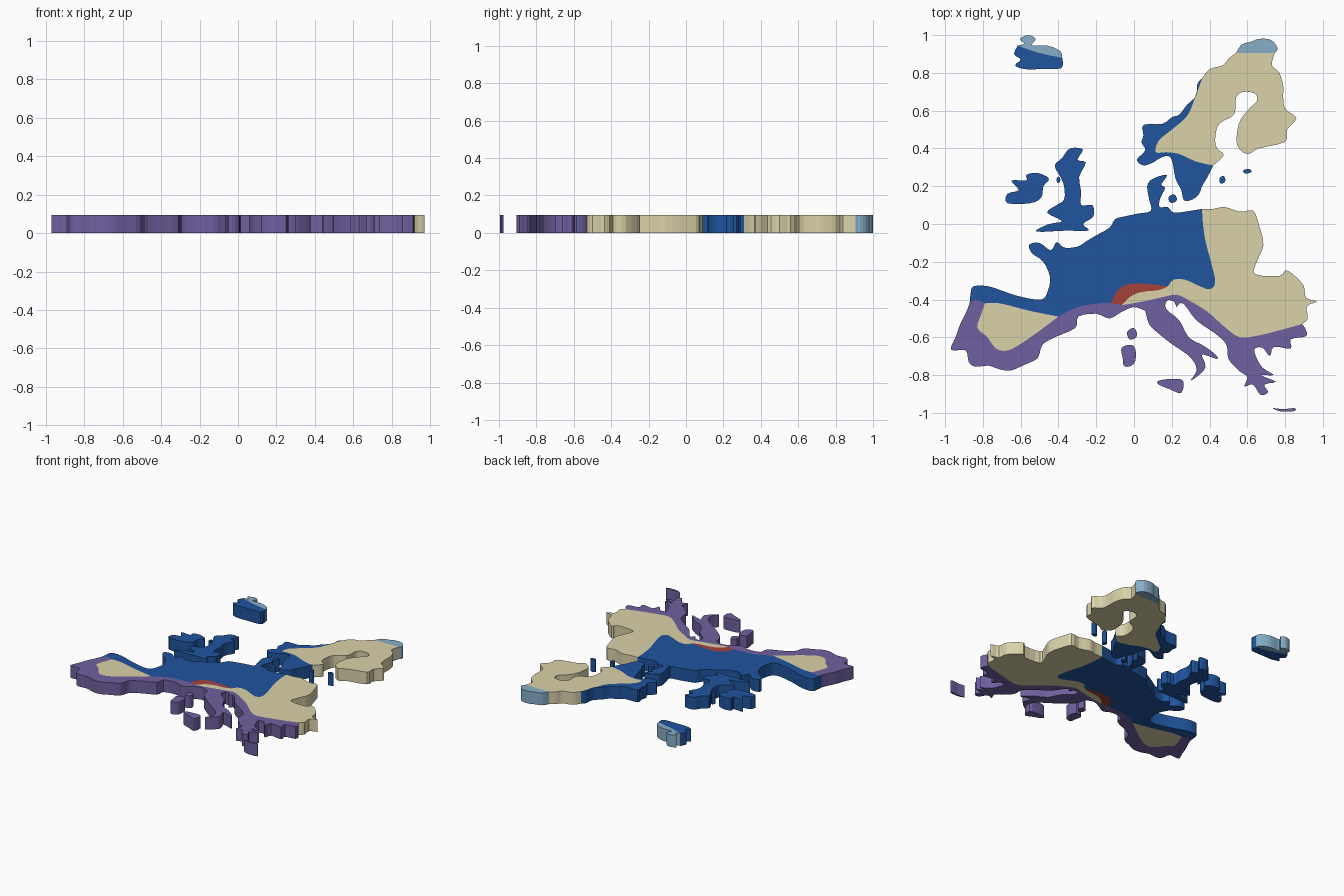
import bpy, bmesh
from mathutils import Vector

HEIGHT = 0.095
COLOURS = {
    "blue": (0.014, 0.091, 0.347), "sand": (0.70, 0.645, 0.40),
    "violet": (0.16, 0.117, 0.352), "red": (0.376, 0.053, 0.045),
    "ice": (0.242, 0.429, 0.578)}
MATS = {}
for key, c in COLOURS.items():
    MATS[key] = bpy.data.materials.new(key)
    MATS[key].diffuse_color = (*c, 1)


def smooth(pts, closed=False, n=3):
    """Catmull-Rom curve through the given points."""
    p = [Vector(q) for q in pts]
    p = [p[-1]] + p + p[:2] if closed else [p[0]] + p + [p[-1]]
    out = []
    for a, b, c, d in zip(p, p[1:], p[2:], p[3:]):
        for i in range(n):
            t = i / n
            out.append(0.5 * (2 * b + (c - a) * t + (2 * a - 5 * b + 4 * c - d) * t * t
                              + (3 * b - a - 3 * c + d) * t ** 3))
    return out if closed else out + [p[-2]]


def slab(name, colour, outline):
    """Extrude a closed outline into a flat plate."""
    bm = bmesh.new()
    face = bm.faces.new([bm.verts.new((q.x, q.y, 0)) for q in outline])
    top = bmesh.ops.extrude_face_region(bm, geom=[face], use_keep_orig=True)["geom"]
    bmesh.ops.translate(bm, vec=(0, 0, HEIGHT),
                        verts=[v for v in top if isinstance(v, bmesh.types.BMVert)])
    bmesh.ops.recalc_face_normals(bm, faces=bm.faces)
    me = bpy.data.meshes.new(name)
    bm.to_mesh(me)
    bm.free()
    me.materials.append(MATS[colour])
    bpy.context.collection.objects.link(bpy.data.objects.new(name, me))


def zone(name, colour, *lines):
    """Join smoothed border lines end to end; each drops its last point."""
    slab(name, colour, [q for line in lines for q in line[:-1]])


def island(name, colour, pts):
    slab(name, colour, smooth(pts, True))


def rev(line):
    return line[::-1]


# Mainland coasts
iberia = [(-.87, -.42), (-.89, -.47), (-.92, -.53), (-.945, -.6), (-.97, -.655), (-.955, -.67),
          (-.89, -.67), (-.875, -.73), (-.84, -.755), (-.77, -.75), (-.71, -.77), (-.65, -.775),
          (-.58, -.745), (-.51, -.71), (-.485, -.64), (-.42, -.6), (-.31, -.55), (-.295, -.49),
          (-.2, -.475), (-.13, -.5), (-.065, -.465), (0, -.44), (.06, -.46)]
italy = [(.06, -.46), (.08, -.53), (.13, -.58), (.2, -.635), (.28, -.69), (.32, -.735),
         (.33, -.78), (.30, -.83), (.37, -.775), (.375, -.735), (.36, -.69), (.44, -.715),
         (.43, -.69), (.37, -.645), (.29, -.6), (.24, -.51), (.17, -.45), (.175, -.405),
         (.21, -.41), (.225, -.44)]
balkans = [(.225, -.44), (.26, -.42), (.33, -.51), (.43, -.58), (.49, -.64), (.5, -.715),
           (.56, -.78), (.6, -.81), (.585, -.86), (.63, -.85), (.67, -.905), (.71, -.89),
           (.69, -.85), (.75, -.835), (.67, -.80), (.74, -.80), (.68, -.76), (.645, -.70),
           (.64, -.66), (.68, -.655), (.72, -.7), (.74, -.65), (.83, -.66), (.83, -.61),
           (.91, -.595), (.91, -.56), (.89, -.53)]
med_coast = [q for part in (iberia, italy, balkans) for q in smooth(part)[:-1]]
med_coast.append(Vector((.89, -.53)))
east_coast = smooth([(.89, -.53), (.92, -.5), (.915, -.435), (.97, -.41), (.91, -.39), (.895, -.32),
                     (.81, -.245), (.77, -.275), (.64, -.265), (.65, -.2), (.685, -.11), (.66, 0),
                     (.63, .07), (.56, .065), (.48, .09), (.42, .08), (.36, .08)])
west_coast = smooth([(.36, .08), (.3, .07), (.21, .06), (.18, .09), (.135, .09), (.14, .14),
                     (.165, .19), (.145, .21), (.175, .26), (.1, .24), (.07, .2), (.08, .13),
                     (.09, .07), (.02, .055), (-.05, .04), (-.1, .025), (-.13, -.02), (-.2, -.06),
                     (-.25, -.09), (-.3, -.12), (-.37, -.125), (-.41, -.095), (-.44, -.14),
                     (-.5, -.1), (-.555, -.11), (-.54, -.155), (-.48, -.2), (-.445, -.28),
                     (-.455, -.35), (-.49, -.4), (-.6, -.385), (-.68, -.36), (-.77, -.33),
                     (-.85, -.33), (-.865, -.37), (-.87, -.42)])

# Mainland inner borders
spain_nw = smooth([(-.87, -.42), (-.84, -.4), (-.79, -.42)])
spain_n = smooth([(-.79, -.42), (-.71, -.42), (-.55, -.46), (-.4, -.49)])
spain_s = smooth([(-.4, -.49), (-.5, -.565), (-.6, -.635), (-.67, -.67), (-.73, -.66),
                  (-.78, -.595), (-.83, -.55), (-.81, -.48), (-.79, -.42)])
south_france = smooth([(-.4, -.49), (-.3, -.44), (-.18, -.42), (-.12, -.42)])
alps_n = smooth([(-.12, -.42), (-.1, -.37), (-.06, -.33), (0, -.315), (.1, -.32), (.18, -.33)])
alps_s = smooth([(.18, -.33), (.13, -.35), (.04, -.36), (-.02, -.385), (-.065, -.43)])
alps_w = smooth([(-.065, -.43), (-.12, -.42)])
centre = smooth([(.18, -.33), (.21, -.295), (.27, -.295), (.35, -.33), (.4, -.345), (.43, -.31),
                 (.41, -.21), (.38, -.1), (.365, 0), (.36, .08)])
south = smooth([(-.065, -.43), (.05, -.41), (.16, -.385), (.23, -.375), (.3, -.41), (.39, -.465),
                (.48, -.545), (.56, -.6), (.66, -.59), (.78, -.56), (.89, -.53)])

# Mainland zones
zone("southern_zone", "violet", med_coast, rev(south), alps_w, rev(south_france), spain_s, rev(spain_nw))
zone("western_zone", "blue", west_coast, spain_nw, spain_n, south_france, alps_n, centre)
zone("eastern_zone", "sand", south, east_coast, rev(centre), alps_s)
zone("mountain_zone", "red", alps_n, alps_s, alps_w)
zone("plateau_zone", "sand", spain_n, spain_s)

# Northern peninsula
fjords = smooth([(.36, .77), (.335, .74), (.33, .68), (.28, .63), (.24, .58), (.2, .565), (.15, .53),
                 (.05, .525), (.05, .47), (.04, .43), (.06, .39), (.015, .34), (.05, .31), (.1, .325),
                 (.14, .35), (.185, .36), (.205, .32), (.22, .24), (.25, .18), (.265, .125),
                 (.31, .13), (.345, .16), (.36, .2), (.39, .25), (.42, .31)])
fjord_edge = smooth([(.42, .31), (.33, .33), (.24, .37), (.17, .38), (.115, .38), (.13, .44),
                     (.2, .5), (.28, .57), (.32, .66), (.36, .77)])
gulf = smooth([(.42, .31), (.475, .365), (.44, .4), (.43, .45), (.45, .53), (.53, .58), (.54, .67),
               (.58, .7), (.64, .69), (.65, .65), (.6, .6), (.555, .53), (.545, .42), (.6, .37),
               (.66, .4), (.8, .435), (.81, .5), (.86, .56), (.8, .61), (.79, .67), (.79, .73),
               (.77, .8), (.73, .84), (.745, .905)])
cap_line = smooth([(.745, .905), (.54, .905)])
cap = smooth([(.745, .905), (.76, .93), (.725, .975), (.66, .98), (.62, .965), (.57, .95), (.54, .905)])
north_coast = smooth([(.54, .905), (.5, .875), (.47, .84), (.4, .82), (.36, .77)])
zone("fjord_zone", "blue", fjords, fjord_edge)
zone("northern_zone", "sand", gulf, cap_line, north_coast, rev(fjord_edge))
zone("north_cap", "ice", cap, rev(cap_line))

# Far north-west island, in two zones
ice_line = smooth([(-.615, .945), (-.55, .92), (-.48, .9), (-.38, .88)])
ice_top = smooth([(-.38, .88), (-.39, .915), (-.46, .945), (-.54, .945), (-.52, .98), (-.56, 1.0),
                  (-.605, .98), (-.58, .955), (-.615, .945)])
ice_bottom = smooth([(-.38, .88), (-.385, .825), (-.5, .82), (-.58, .82), (-.63, .84), (-.6, .87),
                     (-.635, .9), (-.615, .945)])
zone("far_island_north", "ice", ice_line, ice_top)
zone("far_island_south", "blue", ice_line, ice_bottom)

# Islands
island("large_west_island", "blue", [
    (-.34, .4), (-.27, .395), (-.3, .34), (-.255, .325), (-.29, .25), (-.28, .17), (-.28, .1),
    (-.22, .1), (-.215, .04), (-.27, 0), (-.24, -.035), (-.36, -.035), (-.52, -.04), (-.45, 0),
    (-.38, .015), (-.46, .06), (-.41, .1), (-.37, .13), (-.37, .2), (-.39, .25), (-.42, .31), (-.38, .35)])
island("small_west_island", "blue", [
    (-.67, .11), (-.55, .11), (-.49, .14), (-.48, .2), (-.45, .24), (-.51, .27), (-.57, .26),
    (-.57, .23), (-.65, .23), (-.61, .18), (-.67, .16)])
island("sicily_shaped_island", "violet", [
    (.13, -.83), (.2, -.82), (.26, -.83), (.25, -.895), (.19, -.875), (.13, -.85)])
island("long_south_island", "violet", [(.735, -.975), (.79, -.98), (.85, -.975), (.85, -.99), (.78, -.993)])
island("lower_twin_island", "violet", [
    (-.065, -.655), (-.01, -.64), (.01, -.68), (0, -.74), (-.05, -.755), (-.06, -.71)])

# Small round islands: centre and half sizes
for name, col, x, y, a, b in [("upper_twin_island", "violet", -.01, -.58, .026, .03),
                              ("strait_island", "blue", .205, .135, .022, .022),
                              ("baltic_island_a", "blue", .468, .235, .016, .02),
                              ("baltic_island_b", "blue", .6, .28, .022, .012),
                              ("channel_island", "blue", -.4, .235, .01, .016)]:
    island(name, col, [(x + a, y), (x + .3 * a, y + b), (x - a, y + .3 * b),
                       (x - .6 * a, y - b), (x + .6 * a, y - .8 * b)])
